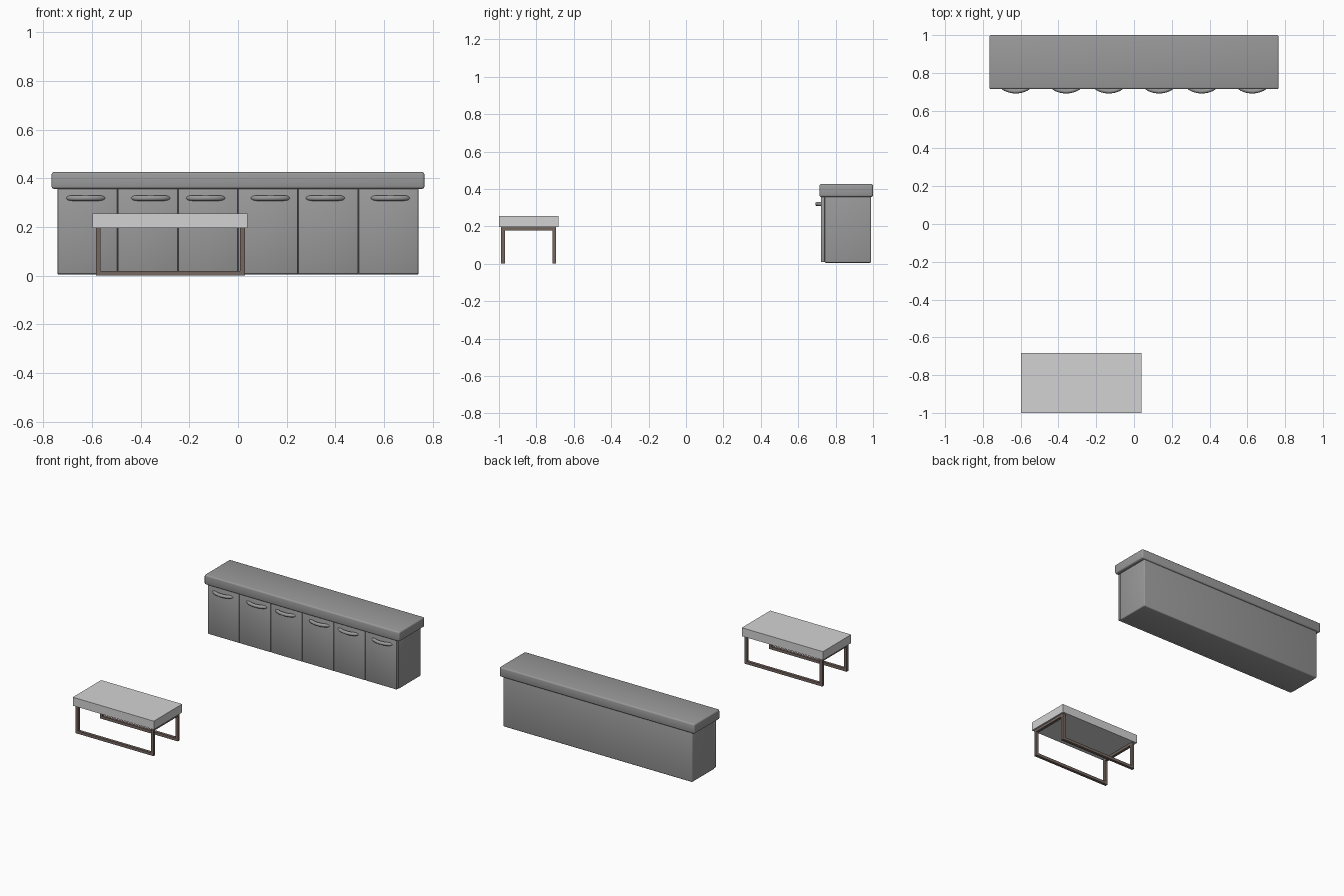
import bpy, math

if "Cube" in bpy.data.objects:
    bpy.data.objects.remove(bpy.data.objects["Cube"])


def material(name, rgb):
    m = bpy.data.materials.new(name)
    m.diffuse_color = (*rgb, 1)
    m.use_nodes = True
    m.node_tree.nodes["Principled BSDF"].inputs["Base Color"].default_value = m.diffuse_color
    return m


GREY = material("cabinet_grey", (0.32, 0.32, 0.32))
LIGHT = material("table_light_grey", (0.65, 0.65, 0.65))
BROWN = material("frame_brown", (0.18, 0.135, 0.12))


def box(name, x, y, z, mat, bevel=0, segments=3):
    """Box from (min, max) ranges, optionally with rounded edges."""
    ranges = (x, y, z)
    bpy.ops.mesh.primitive_cube_add(size=1, location=[(a + b) / 2 for a, b in ranges])
    o = bpy.context.object
    o.name = name
    o.scale = [b - a for a, b in ranges]
    bpy.ops.object.transform_apply(location=False, rotation=False, scale=True)
    o.data.materials.append(mat)
    if bevel:
        mod = o.modifiers.new("bevel", 'BEVEL')
        mod.width = bevel
        mod.segments = segments
        bpy.ops.object.modifier_apply(modifier=mod.name)
        bpy.ops.object.shade_smooth_by_angle(angle=math.radians(35))
    return o


def handle(name, cx):
    """Bowed round bar that curves out of the door face."""
    cu = bpy.data.curves.new(name, 'CURVE')
    cu.dimensions = '3D'
    cu.bevel_depth = 0.012
    cu.bevel_resolution = 3
    cu.use_fill_caps = True
    n = 14
    sp = cu.splines.new('POLY')
    sp.points.add(n)
    for i, p in enumerate(sp.points):
        t = 2 * i / n - 1
        p.co = (cx + 0.077 * t, 0.703 + 0.024 * t * t, 0.319, 1)
        p.radius = max(0.5, (1 - abs(t) ** 8 * 0.5))
    tmp = bpy.data.objects.new(name, cu)
    bpy.context.collection.objects.link(tmp)
    bpy.ops.object.select_all(action='DESELECT')
    tmp.select_set(True)
    bpy.context.view_layer.objects.active = tmp
    bpy.ops.object.convert(target='MESH')
    o = bpy.context.object
    o.data.materials.clear()
    o.data.materials.append(GREY)
    bpy.ops.object.shade_smooth_by_angle(angle=math.radians(50))


# Sideboard: carcass and worktop
box("cabinet_body", (-0.742, 0.742), (0.741, 0.99), (0.005, 0.36), GREY, 0.007)
box("worktop", (-0.766, 0.766), (0.714, 1.0), (0.357, 0.426), GREY, 0.01)

# Six doors, with handles grouped in pairs
W = 1.484 / 6
for i, hx in enumerate((-0.626, -0.359, -0.133, 0.133, 0.359, 0.626)):
    x0 = -0.742 + i * W
    box(f"door_{i + 1}", (x0 + 0.001, x0 + W - 0.001), (0.722, 0.742),
        (0.009, 0.358), GREY, 0.003, 2)
    handle(f"door_handle_{i + 1}", hx)

# Low table: top slab
box("table_top", (-0.597, 0.039), (-1.0, -0.682), (0.196, 0.256), LIGHT)

# Table frame: four legs, long rails at the floor, short rails under the top
LEG_X = ((-0.584, -0.564), (0.008, 0.028))
LEG_Y = ((-0.988, -0.968), (-0.714, -0.694))
for side, y in zip(("front", "back"), LEG_Y):
    for end, x in zip(("left", "right"), LEG_X):
        box(f"{side}_{end}_leg", x, y, (0, 0.196), BROWN)
    box(f"{side}_floor_rail", (LEG_X[0][1], LEG_X[1][0]), y, (0, 0.02), BROWN)
for end, x in zip(("left", "right"), LEG_X):
    box(f"{end}_top_rail", x, (LEG_Y[0][1], LEG_Y[1][0]), (0.178, 0.196), BROWN)
